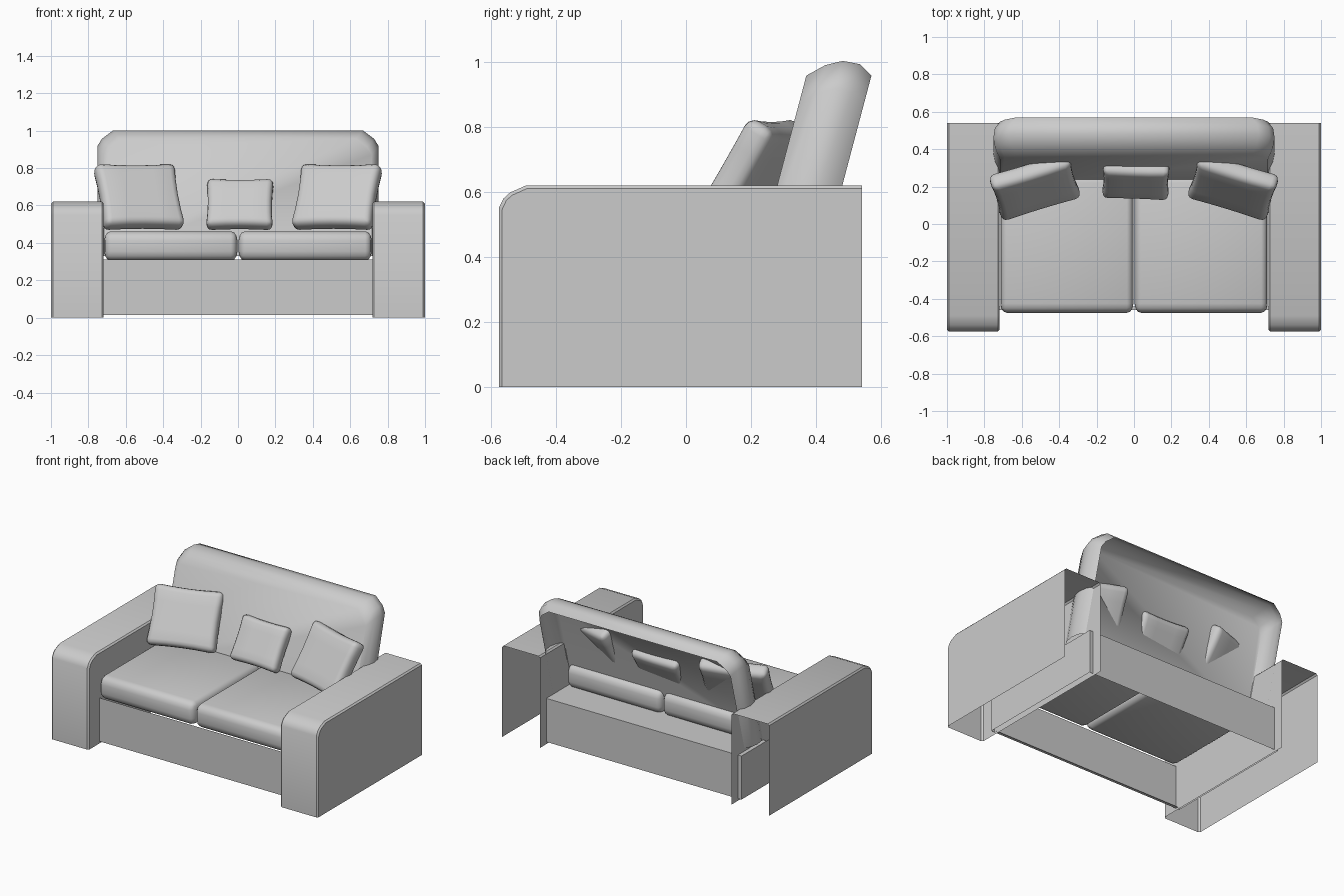
import bpy, bmesh, math
from mathutils import Matrix, Vector

cube = bpy.data.objects.get("Cube")
if cube:
    bpy.data.objects.remove(cube, do_unlink=True)

COLOR = (0.6, 0.6, 0.6, 1)
fabric = bpy.data.materials.new("grey_fabric")
fabric.use_nodes = True
fabric.diffuse_color = COLOR
fabric.node_tree.nodes["Principled BSDF"].inputs["Base Color"].default_value = COLOR


def finish(bm, name, angle=40):
    bmesh.ops.recalc_face_normals(bm, faces=bm.faces)
    mesh = bpy.data.meshes.new(name)
    bm.to_mesh(mesh)
    bm.free()
    mesh.materials.append(fabric)
    obj = bpy.data.objects.new(name, mesh)
    bpy.context.collection.objects.link(obj)
    bpy.ops.object.select_all(action='DESELECT')
    obj.select_set(True)
    bpy.context.view_layer.objects.active = obj
    bpy.ops.object.shade_smooth_by_angle(angle=math.radians(angle))
    return obj


def box(lo, hi):
    bm = bmesh.new()
    lo, hi = Vector(lo), Vector(hi)
    bmesh.ops.create_cube(bm, size=1)
    bmesh.ops.scale(bm, vec=hi - lo, verts=bm.verts)
    bmesh.ops.translate(bm, vec=(lo + hi) / 2, verts=bm.verts)
    return bm


def loft(bm, rings):
    """Skin open rows of points and return the rows of vertices."""
    rows = [[bm.verts.new(p) for p in ring] for ring in rings]
    for a, b in zip(rows, rows[1:]):
        for i in range(len(a) - 1):
            bm.faces.new((a[i], a[i + 1], b[i + 1], b[i]))
    return rows


# Arms: shells open at the back and underneath, with a rounded front top
def arm(name, side):
    outline = [(-0.575, 0), (-0.575, 0.55), (-0.56, 0.58), (-0.54, 0.598),
               (-0.49, 0.62), (0.54, 0.62)]
    inner = [(-0.565, 0), (-0.565, 0.545), (-0.552, 0.573), (-0.535, 0.589),
             (-0.488, 0.61), (0.54, 0.61)]
    rings = []
    for x, pts in ((0.718, inner), (0.728, outline), (0.99, outline), (1.0, inner)):
        rings.append([(side * x, y, z) for y, z in pts])
    bm = bmesh.new()
    rows = loft(bm, rings)
    for row in (rows[0], rows[-1]):
        corner = bm.verts.new((row[0].co.x, 0.54, 0))
        bm.faces.new(row + [corner])
    finish(bm, name, 35)


arm("right_arm", -1)
arm("left_arm", 1)

# Base: open frame with a ledge behind the seat
bm = box((-0.745, -0.46, 0.015), (0.745, 0.47, 0.31))
flat = [f for f in bm.faces if abs(f.normal.z) > 0.9]
bmesh.ops.delete(bm, geom=flat, context='FACES')
finish(bm, "base_frame")
bm = bmesh.new()
loft(bm, [[(x, y, 0.31) for x in (-0.745, 0.745)] for y in (0.2, 0.47)])
finish(bm, "rear_ledge")
bm = bmesh.new()
loft(bm, [[(x, y, 0.015) for x in (-0.72, 0.72)] for y in (-0.46, -0.44)])
finish(bm, "front_hem")


# Seat cushions
def seat(name, x0, x1):
    bm = box((x0, -0.475, 0.305), (x1, 0.27, 0.462))
    bmesh.ops.bevel(bm, geom=bm.edges[:], offset=0.05, segments=3,
                    profile=0.5, affect='EDGES')
    for v in bm.verts:  # tighten the rounding along the sides
        mid = (x0 + x1) / 2
        edge = (x1 - x0) / 2
        d = v.co.x - mid
        if abs(d) > edge - 0.051:
            v.co.x = mid + math.copysign(edge - (edge - abs(d)) * 0.7, d)
    finish(bm, name)


seat("right_seat_cushion", -0.715, -0.003)
seat("left_seat_cushion", 0.003, 0.715)

# Backrest: leaning padded shell, open at the rear
SECTION = [(0, 0.045), (0.05, 0.013), (0.1, 0), (0.155, 0.01), (0.2, 0.045)]
rings = []
for depth, inset in SECTION:
    w, h = 0.752 - inset * 0.8, 1.002 - inset
    half = [(w, 0.33), (w, h - 0.085), (w - 0.025, h - 0.045), (w - 0.085, h)]
    pts = half + [(-x, z) for x, z in reversed(half)]
    rings.append([(x, 0.116 + 0.265 * z + depth, z) for x, z in pts])
bm = bmesh.new()
rows = loft(bm, rings)
bm.faces.new(rows[0])
finish(bm, "backrest", 50)


# Throw pillows: soft blocks with drawn-in sides
def pillow(name, centre, width, height, thick, yaw, lean=31):
    bm = box((-width / 2, -thick / 2, -height / 2), (width / 2, thick / 2, height / 2))
    bmesh.ops.bevel(bm, geom=bm.edges[:], offset=thick * 0.36, segments=3,
                    profile=0.5, affect='EDGES')
    for axis in ((1, 0, 0), (0, 0, 1)):
        for k in (-0.2, 0, 0.2):
            bmesh.ops.bisect_plane(bm, geom=bm.verts[:] + bm.edges[:] + bm.faces[:],
                                   plane_co=Vector(axis) * k * width, plane_no=axis)
    for v in bm.verts:
        u, t = 2 * v.co.x / width, 2 * v.co.z / height
        v.co.x *= 1 - 0.05 * (1 - t * t)
        v.co.z *= 1 - 0.05 * (1 - u * u)
    turn = Matrix.Rotation(math.radians(yaw), 4, 'Z') @ Matrix.Rotation(math.radians(-lean), 4, 'X')
    bmesh.ops.transform(bm, matrix=Matrix.Translation(centre) @ turn, verts=bm.verts)
    finish(bm, name, 50)


pillow("right_pillow", (-0.53, 0.2, 0.645), 0.45, 0.385, 0.1, 17)
pillow("left_pillow", (0.53, 0.2, 0.645), 0.45, 0.385, 0.1, -17)
pillow("middle_pillow", (0.01, 0.235, 0.605), 0.36, 0.295, 0.09, -2)
